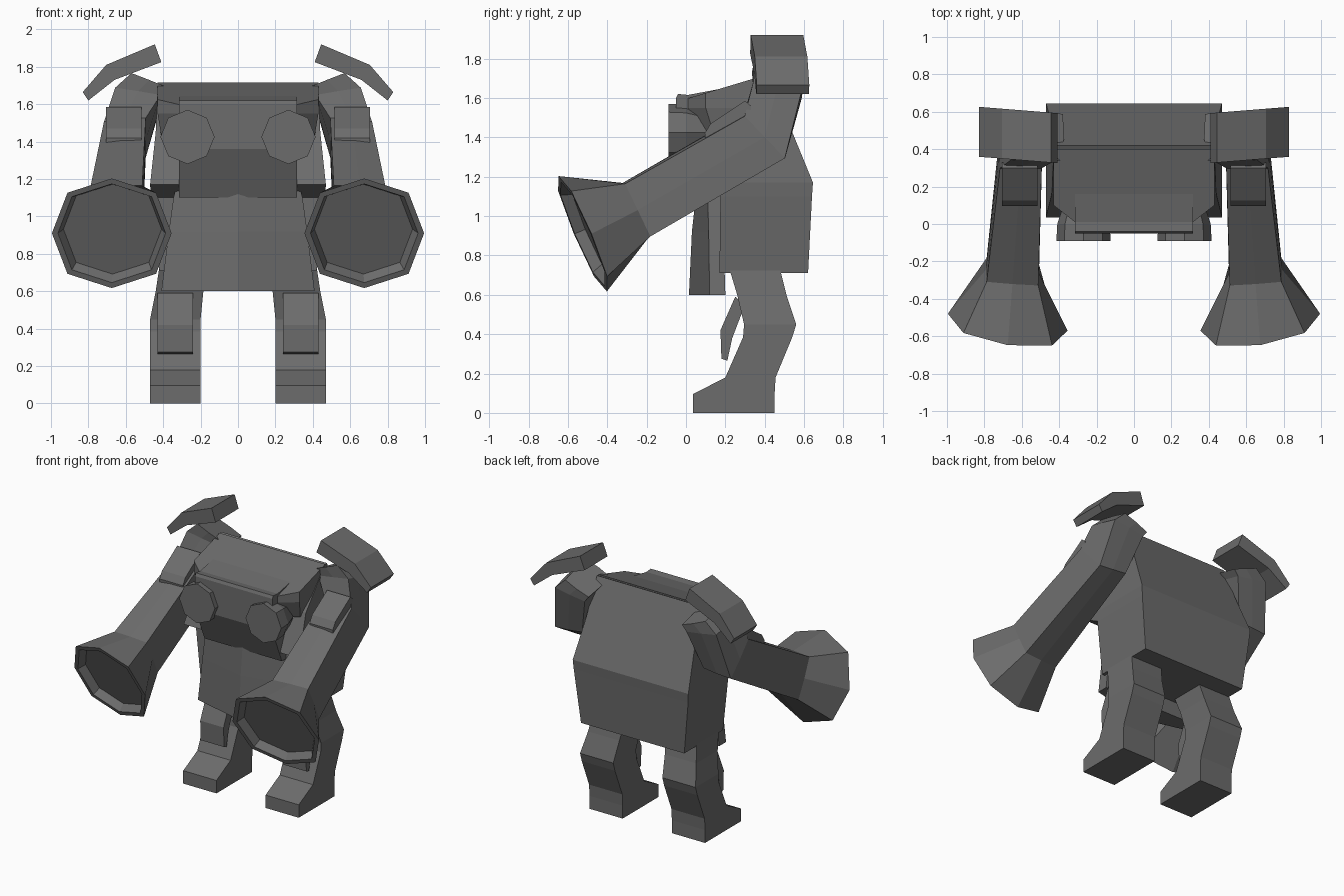
import bpy, bmesh
from mathutils import Vector

if "Cube" in bpy.data.objects:
    bpy.data.objects.remove(bpy.data.objects["Cube"])

dark = bpy.data.materials.new("dark_grey")
dark.diffuse_color = (.15, .15, .15, 1)
dark.use_nodes = True
dark.node_tree.nodes["Principled BSDF"].inputs["Base Color"].default_value = dark.diffuse_color


def loft(name, rings, mirror=False):
    """Skin a list of equal-length point rings and cap both ends."""
    bm = bmesh.new()
    vs = [[bm.verts.new(p) for p in r] for r in rings]
    n = len(vs[0])
    for a, b in zip(vs, vs[1:]):
        for i in range(n):
            j = (i + 1) % n
            bm.faces.new((a[i], a[j], b[j], b[i]))
    bm.faces.new(vs[0][::-1])
    bm.faces.new(vs[-1])
    bmesh.ops.recalc_face_normals(bm, faces=bm.faces)
    me = bpy.data.meshes.new(name)
    bm.to_mesh(me)
    bm.free()
    me.materials.append(dark)
    ob = bpy.data.objects.new(name, me)
    bpy.context.collection.objects.link(ob)
    if mirror:
        ob.modifiers.new("Mirror", 'MIRROR')
    return ob


def rect(x0, x1, y0, y1, z0, z1=None):
    """Rectangle ring; z0 at the front edge, z1 at the back edge."""
    z1 = z0 if z1 is None else z1
    return [(x0, y0, z0), (x1, y0, z0), (x1, y1, z1), (x0, y1, z1)]


def side_prism(name, prof, x0, x1, mirror=False):
    """Extrude a (y, z) profile along x."""
    return loft(name, [[(x, y, z) for y, z in prof] for x in (x0, x1)], mirror)


def section(c, u, v, k):
    """Eight-point section: k=1 is a box with mid points, k=0.71 an octagon."""
    c, u, v = Vector(c), Vector(u), Vector(v)
    co = [(1, 0), (k, k), (0, 1), (-k, k), (-1, 0), (-k, -k), (0, -1), (k, -k)]
    return [c + u * a + v * b for a, b in co]


# Main body
loft("body", [
    rect(-.42, .42, .17, .62, .71),
    rect(-.465, .465, .175, .64, 1.10),
    rect(-.47, .47, .04, .645, 1.17),
    rect(-.44, .44, .16, .53, 1.45),
    rect(-.43, .43, .38, .42, 1.695, 1.715)])

# Front apron plate, bent along its centre line
loft("apron", [
    [(-x, ys, z), (0, yf, z), (x, ys, z), (x, yb, z), (-x, yb, z)]
    for x, yf, ys, yb, z in ((.41, .015, .12, .20, .60), (.37, .03, .115, .19, .92),
                             (.345, .05, .11, .18, 1.10), (.32, .06, .11, .18, 1.20))])

# Head: hood with chamfered front corners, and the face block below it
hood = [(-.43, .40), (-.43, .10), (-.315, .01), (.315, .01), (.43, .10), (.43, .40)]
loft("hood", [
    [(x * .95, y + .04, 1.42) for x, y in hood],
    [(x, y, 1.55) for x, y in hood],
    [(x, y, 1.595 + .3 * y) for x, y in hood]])
side_prism("face", [(-.05, 1.36), (-.05, 1.60), (-.04, 1.62), (.01, 1.615),
                    (.25, 1.66), (.25, 1.10), (.06, 1.10)], -.315, .315)

# Octagonal eyes
loft("eye", [section((.27, y, 1.425), (r, 0, 0), (0, 0, r), .707)
             for y, r in ((-.09, .145), (.0, .14), (.12, .10))], True)

# Arms: shoulder, elbow, forearm, then flared muzzle with recessed end
rim_c, rim_u, rim_v = Vector((.675, -.525, .91)), Vector((.32, .045, 0)), Vector((0, -.123, .293))
back = Vector((-.02, .25, .11))
loft("arm", [
    section((.475, .465, 1.70), (.10, 0, .04), (0, -.13, .03), .95),
    section((.535, .465, 1.64), (.125, 0, .02), (0, -.125, .03), .97),
    section((.605, .40, 1.41), (.115, 0, -.01), (0, -.105, .11), .97),
    section((.65, -.255, 1.03), (.142, .01, 0), (0, -.066, .138), .97),
    section(rim_c, rim_u, rim_v, .74),
    section(rim_c, rim_u * .9, rim_v * .9, .74),
    section(rim_c + back * .2, rim_u * .82, rim_v * .82, .74)], True)

# Forearm block
side_prism("forearm_block", [(.10, 1.35), (.095, 1.42), (.125, 1.47), (.30, 1.585),
                             (.33, 1.56), (.33, 1.44)], .515, .705, True)

# Bent shoulder plates
plate = [(.445, 1.92), (.705, 1.81), (.83, 1.665), (.80, 1.62), (.66, 1.73), (.41, 1.825)]
loft("shoulder_plate", [[(x, y + .08 * (x - .4), z) for x, z in plate]
                        for y in (.325, .592)], True)

# Legs with feet
loft("leg", [
    rect(.15, .41, .20, .46, .80),
    rect(.185, .44, .26, .51, .60),
    rect(.20, .47, .295, .56, .45),
    rect(.20, .47, .29, .54, .385),
    rect(.20, .47, .20, .455, .18),
    rect(.20, .47, .035, .45, .095),
    rect(.20, .47, .035, .45, 0)], True)

# Knee guards
side_prism("knee_guard", [(.25, .59), (.175, .42), (.18, .275), (.21, .265),
                          (.235, .38), (.30, .55)], .24, .43, True)
